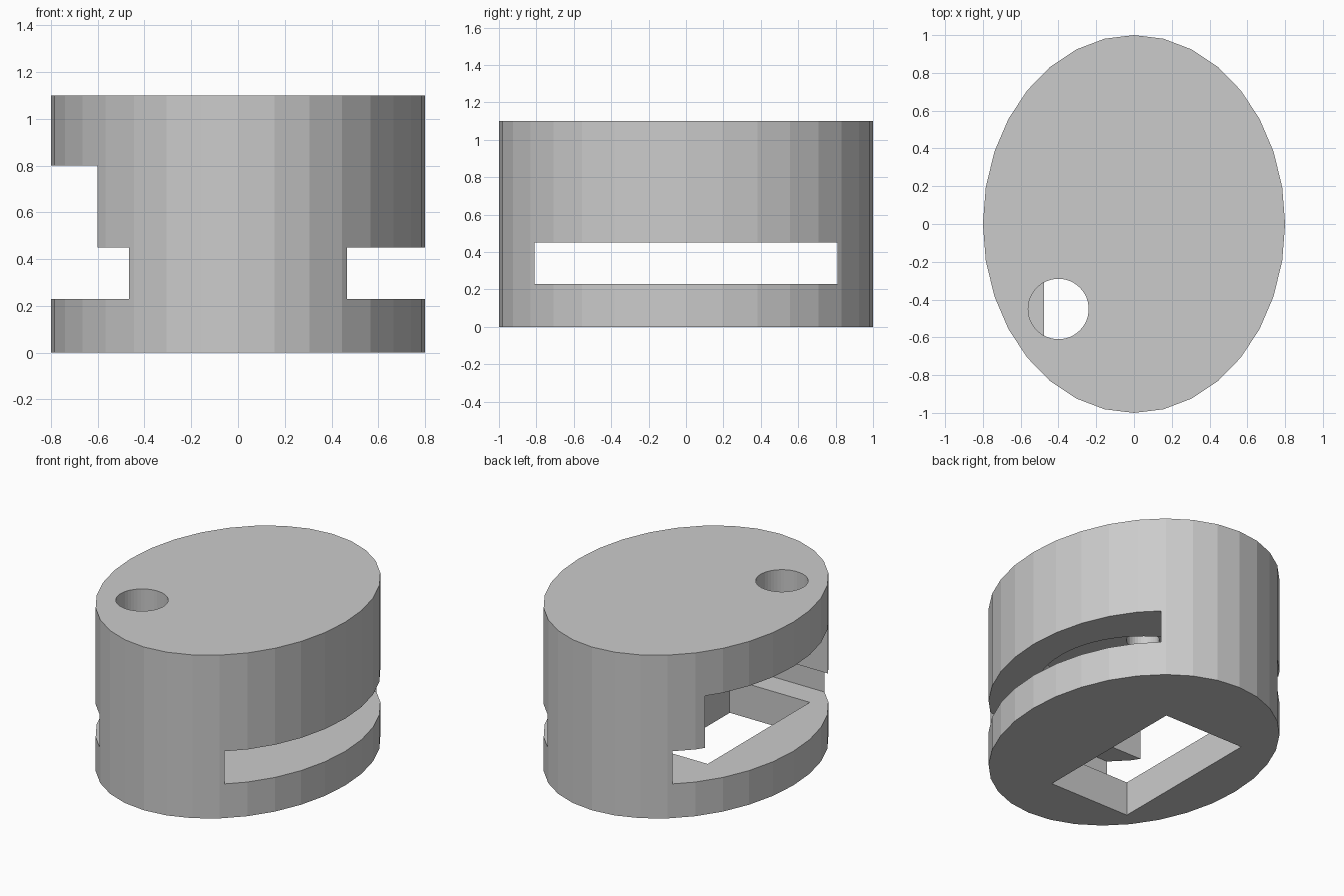
import bpy
import math

if "Cube" in bpy.data.objects:
    bpy.data.objects.remove(bpy.data.objects["Cube"])

grey = bpy.data.materials.new("light_grey")
grey.diffuse_color = (0.6, 0.6, 0.6, 1)
grey.use_nodes = True
grey.node_tree.nodes["Principled BSDF"].inputs["Base Color"].default_value = grey.diffuse_color


def prism(name, sides, rx, ry, x, y, z0, z1):
    """Upright elliptical prism with a vertex on the y axis."""
    bpy.ops.mesh.primitive_cylinder_add(vertices=sides, radius=1, depth=1,
                                        location=(x, y, (z0 + z1) / 2))
    ob = bpy.context.object
    ob.name = name
    ob.scale = (rx, ry, z1 - z0)
    bpy.ops.object.transform_apply(location=True, rotation=True, scale=True)
    return ob


def box(name, x0, x1, y0, y1, z0, z1):
    bpy.ops.mesh.primitive_cube_add(size=1, location=((x0 + x1) / 2, (y0 + y1) / 2, (z0 + z1) / 2))
    ob = bpy.context.object
    ob.name = name
    ob.scale = (x1 - x0, y1 - y0, z1 - z0)
    bpy.ops.object.transform_apply(location=True, rotation=True, scale=True)
    return ob


# Oval housing
body = prism("oval_housing", 32, 0.8, 1.0, 0, 0, 0, 1.1)
body.data.materials.append(grey)

cutters = [
    # Wide slot straight through from side to side
    box("slot_cutter", -1, 1, -0.81, 0.81, 0.23, 0.45),
    # Chamber above the slot: round inner end, open on the left
    prism("chamber_round_cutter", 64, 0.655, 0.655, -0.07, 0, 0.40, 0.80),
    box("chamber_mouth_cutter", -1, -0.07, -0.655, 0.655, 0.40, 0.80),
    # Shaft recess in the chamber ceiling
    prism("shaft_recess_cutter", 32, 0.1, 0.1, -0.07, 0, 0.7, 0.95),
    # Rectangular opening in the base
    box("base_opening_cutter", -0.477, 0.12, -0.637, 0.45, -0.1, 0.3),
    # Round hole in the top
    prism("top_hole_cutter", 48, 0.16, 0.16, -0.4, -0.45, 0.7, 1.2),
]

# Apply the cuts in turn, then remove the cutters
for cutter in cutters:
    cutter.hide_render = True
    bpy.context.view_layer.objects.active = body
    mod = body.modifiers.new(cutter.name, "BOOLEAN")
    mod.operation = "DIFFERENCE"
    mod.solver = "EXACT"
    mod.object = cutter
    bpy.ops.object.modifier_apply(modifier=mod.name)
    bpy.data.objects.remove(cutter, do_unlink=True)

for poly in body.data.polygons:
    poly.material_index = 0
    poly.use_smooth = False
